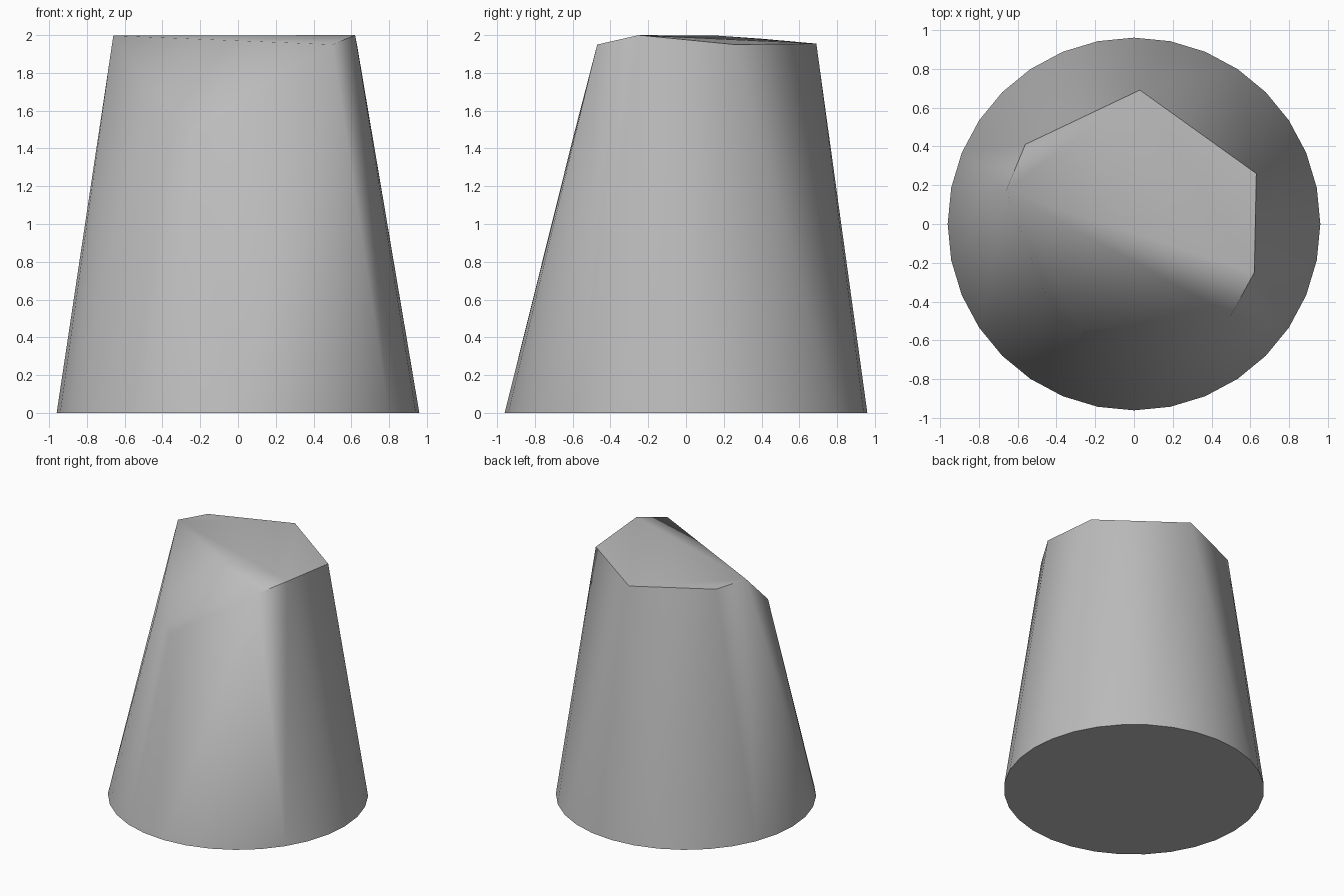
import bpy, bmesh, math

cube = bpy.data.objects.get("Cube")
if cube:
    bpy.data.objects.remove(cube, do_unlink=True)

# Stone grey material
grey = bpy.data.materials.new("stone_grey")
grey.use_nodes = True
colour = (0.5, 0.5, 0.5, 1)
grey.diffuse_color = colour
grey.node_tree.nodes["Principled BSDF"].inputs["Base Color"].default_value = colour

# Uneven top rim, counter-clockwise from the left
rim = [(0.63, 0.26, 1.95), (0.03, 0.69, 1.955), (-0.56, 0.41, 1.98),
       (-0.66, 0.17, 1.997), (0.5, -0.47, 1.95), (0.62, -0.25, 2.0)]
# Lower edge of the chipped front facet
chip = [(-0.43, -0.44, 1.54), (-0.27, -0.55, 1.52), (-0.2, -0.592, 1.48)]

# Tapered body: hull around the round foot, the rim and the chip
bm = bmesh.new()
bmesh.ops.create_circle(bm, segments=32, radius=0.96)
for point in rim + chip:
    bm.verts.new(point)
hull = bmesh.ops.convex_hull(bm, input=bm.verts[:])
spare = {v for v in hull["geom_interior"] + hull["geom_unused"]
         if isinstance(v, bmesh.types.BMVert)}
bmesh.ops.delete(bm, geom=list(spare), context="VERTS")

# Merge the flat underside into one face
foot = [f for f in bm.faces if all(v.co.z < 0.001 for v in f.verts)]
bmesh.ops.dissolve_faces(bm, faces=foot)
bmesh.ops.recalc_face_normals(bm, faces=bm.faces[:])

mesh = bpy.data.meshes.new("tapered_stump")
bm.to_mesh(mesh)
bm.free()
mesh.materials.append(grey)
body = bpy.data.objects.new("tapered_stump", mesh)
bpy.context.collection.objects.link(body)

# Smooth sides, crisp rim and foot
bpy.ops.object.select_all(action="DESELECT")
body.select_set(True)
bpy.context.view_layer.objects.active = body
bpy.ops.object.shade_smooth_by_angle(angle=math.radians(40))
